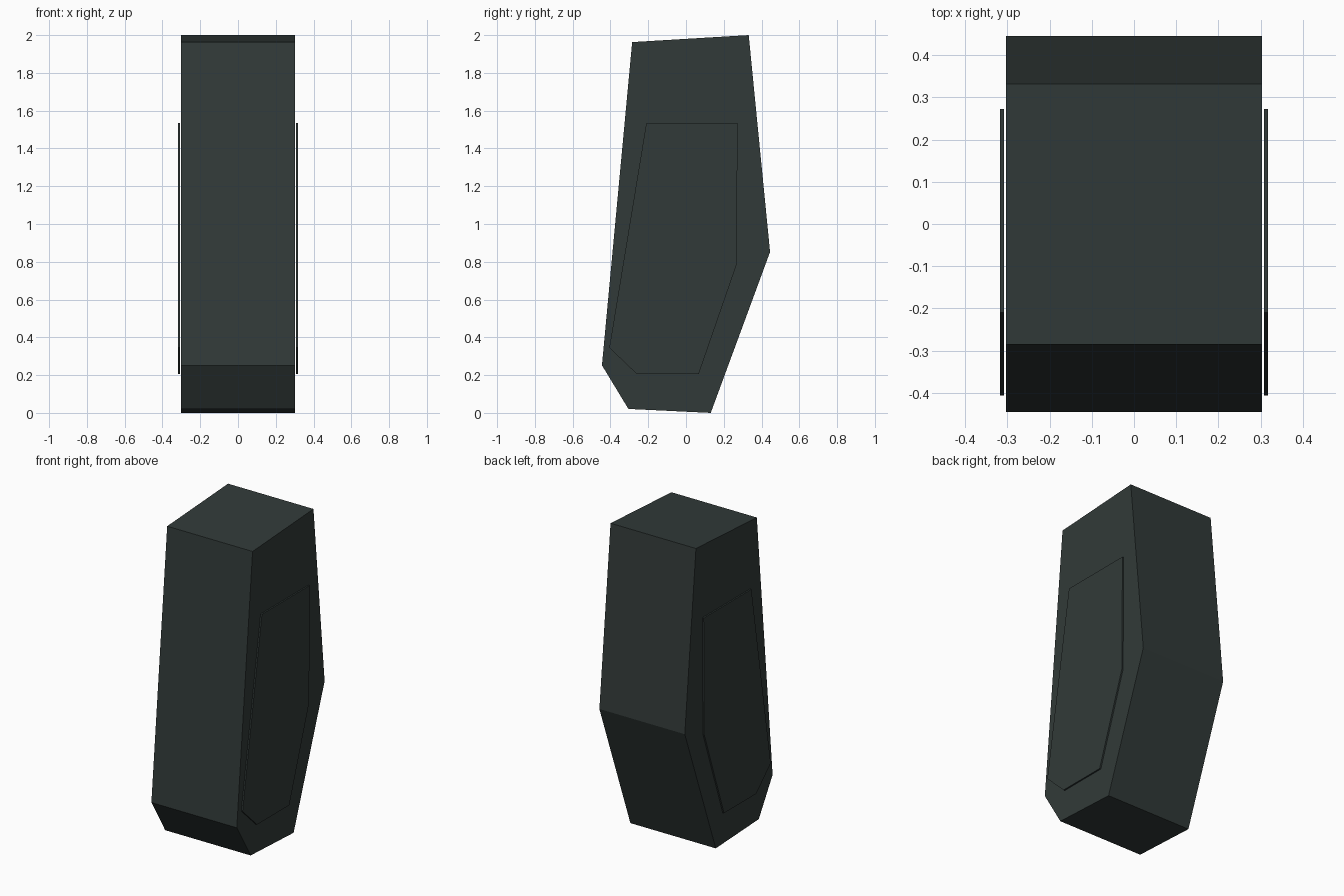
import bpy, bmesh

if "Cube" in bpy.data.objects:
    bpy.data.objects.remove(bpy.data.objects["Cube"])

mat = bpy.data.materials.new("dark_slate")
mat.diffuse_color = (0.031, 0.042, 0.040, 1)
mat.use_nodes = True
mat.node_tree.nodes["Principled BSDF"].inputs["Base Color"].default_value = mat.diffuse_color


def extrude_profile(name, profile, x0, x1):
    """Solid made by sweeping a (y, z) outline from x0 to x1."""
    bm = bmesh.new()
    face = bm.faces.new([bm.verts.new((x0, y, z)) for y, z in profile])
    ext = bmesh.ops.extrude_face_region(bm, geom=[face])
    verts = [v for v in ext["geom"] if isinstance(v, bmesh.types.BMVert)]
    bmesh.ops.translate(bm, verts=verts, vec=(x1 - x0, 0, 0))
    bmesh.ops.recalc_face_normals(bm, faces=bm.faces)
    me = bpy.data.meshes.new(name)
    bm.to_mesh(me)
    bm.free()
    me.materials.append(mat)
    ob = bpy.data.objects.new(name, me)
    bpy.context.collection.objects.link(ob)
    return ob


# Main faceted body
body = [(-0.285, 1.963), (0.332, 2.0), (0.445, 0.852),
        (0.131, 0.0), (-0.305, 0.021), (-0.445, 0.252)]
extrude_profile("body", body, -0.303, 0.303)

# Thin side plates, floating just off the body
plate = [(-0.21, 1.535), (0.273, 1.535), (0.268, 0.785),
         (0.067, 0.205), (-0.26, 0.205), (-0.406, 0.345)]
for side, s in (("left", -1), ("right", 1)):
    extrude_profile(side + "_side_plate", plate, s * 0.3075, s * 0.317)
